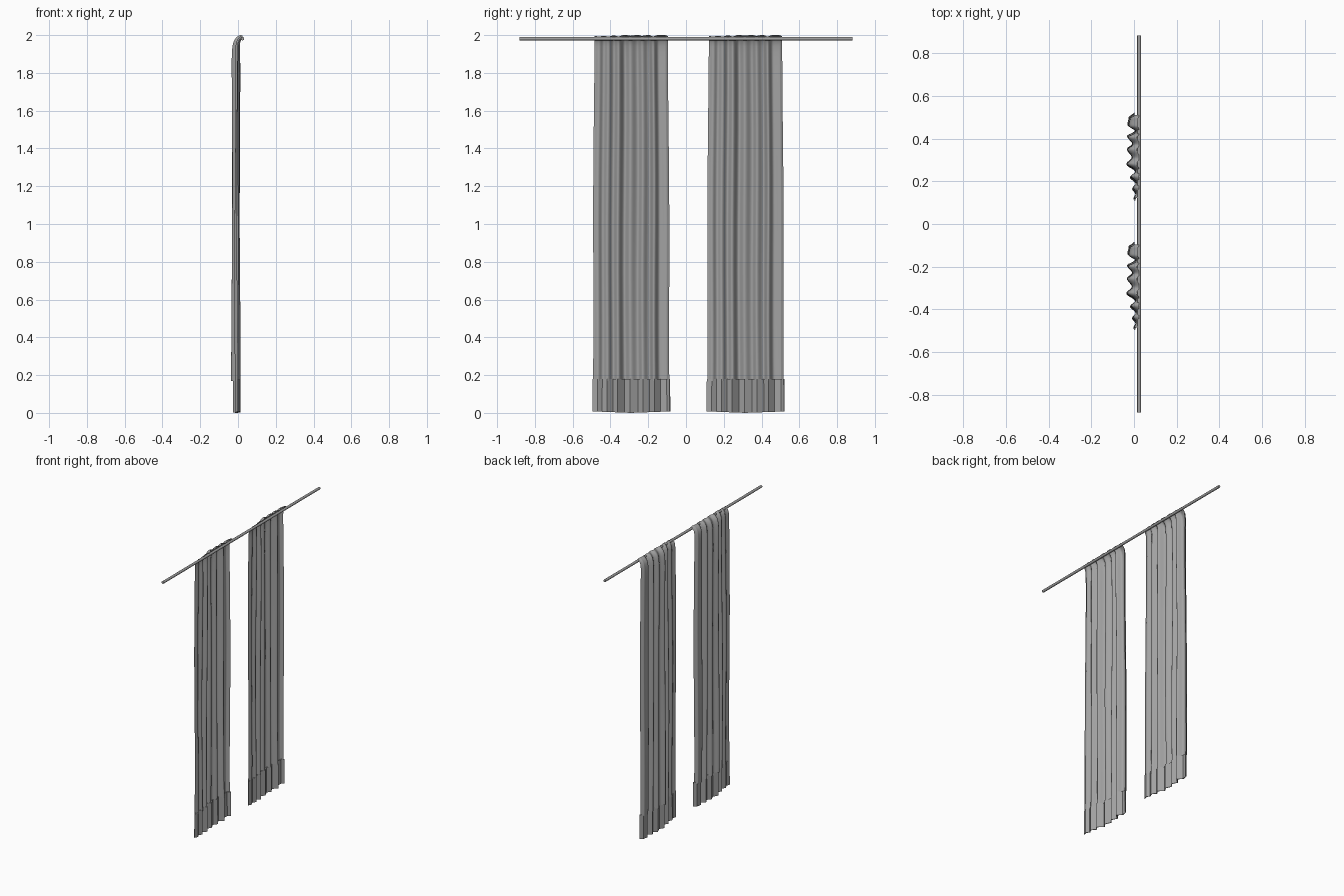
import bpy, bmesh, math
from mathutils import Vector

if "Cube" in bpy.data.objects:
    bpy.data.objects.remove(bpy.data.objects["Cube"])

# Pleat cross-section: (distance along rod, depth)
PLEATS = [(0.0, 0.0), (0.025, 0.010), (0.05, -0.006), (0.075, 0.010), (0.105, -0.016),
          (0.13, 0.008), (0.165, -0.033), (0.195, -0.008), (0.235, -0.030), (0.26, -0.006),
          (0.295, -0.030), (0.32, 0.008), (0.35, -0.028), (0.385, -0.022), (0.40, 0.0)]

# Dark grey cloth and metal
GREY = bpy.data.materials.new("dark_grey")
GREY.diffuse_color = (0.36, 0.36, 0.36, 1)
GREY.use_nodes = True
GREY.node_tree.nodes["Principled BSDF"].inputs["Base Color"].default_value = GREY.diffuse_color


def pleat(smooth, steps=6):
    """Sample the pleats, rounded for the body or straight for the hem."""
    pts = []
    for (y0, x0), (y1, x1) in zip(PLEATS, PLEATS[1:]):
        for i in range(steps):
            t = i / steps
            s = (1 - math.cos(math.pi * t)) / 2 if smooth else t
            pts.append((y0 + (y1 - y0) * t, x0 + (x1 - x0) * s))
    return pts + [PLEATS[-1]]


def sheet(name, rows, angle):
    bm = bmesh.new()
    grid = [[bm.verts.new(p) for p in row] for row in rows]
    for a, b in zip(grid, grid[1:]):
        for i in range(len(a) - 1):
            bm.faces.new((a[i], a[i + 1], b[i + 1], b[i]))
    me = bpy.data.meshes.new(name)
    bm.to_mesh(me)
    bm.free()
    me.materials.append(GREY)
    ob = bpy.data.objects.new(name, me)
    bpy.context.collection.objects.link(ob)
    if angle:
        bpy.context.view_layer.objects.active = ob
        ob.select_set(True)
        bpy.ops.object.shade_smooth_by_angle(angle=math.radians(angle))
        ob.select_set(False)
    return ob


def spread(y, z):
    """Panel widens slightly towards the floor."""
    return (y - 0.2) * (1.02 - 0.02 * z)


def curtain(side, centre):
    # Hanging cloth, leaning over the rod at the top
    rows = []
    for z in [0.17, 0.3, 0.5, 0.75, 1.0, 1.25, 1.5, 1.7, 1.8, 1.87, 1.91, 1.94, 1.96, 1.975, 1.985, 1.991, 1.995]:
        lean = max(0.0, (z - 1.8) / 0.195)
        row = []
        for y, x in pleat(True):
            wob = 0.003 * math.sin(3 * z + 25 * y)
            depth = x * (1 - 0.4 * lean ** 4) + wob * (1 - lean)
            px = depth + 0.032 * lean ** 12
            pz = z - x * 0.2 * lean ** 4
            row.append(Vector((min(px, 0.024),
                               centre + spread(y, z) + 0.002 * math.sin(4 * z + 9 * y),
                               min(pz, 2.0))))
        rows.append(row)
    sheet(side + "_curtain", rows, 60)

    # Stitched hem with crisp flat folds
    rows = []
    for z in (0.0, 0.18):
        rows.append([Vector((x * 0.85 + 0.003, centre + spread(y, z) * 1.005,
                             z + (0.008 * abs(y - 0.2) / 0.2 if z == 0 else 0)))
                     for y, x in pleat(False, 1)])
    hem = sheet(side + "_hem", rows, 0)
    mod = hem.modifiers.new("thickness", "SOLIDIFY")
    mod.thickness = 0.005
    mod.offset = 0


curtain("left", -0.29)
curtain("right", 0.315)

# Curtain rod
bpy.ops.mesh.primitive_cylinder_add(vertices=16, radius=0.009, depth=1.765,
                                    location=(0.024, 0, 1.981), rotation=(math.pi / 2, 0, 0))
rod = bpy.context.object
rod.name = "curtain_rod"
rod.data.materials.append(GREY)
bpy.ops.object.shade_smooth_by_angle(angle=math.radians(40))
